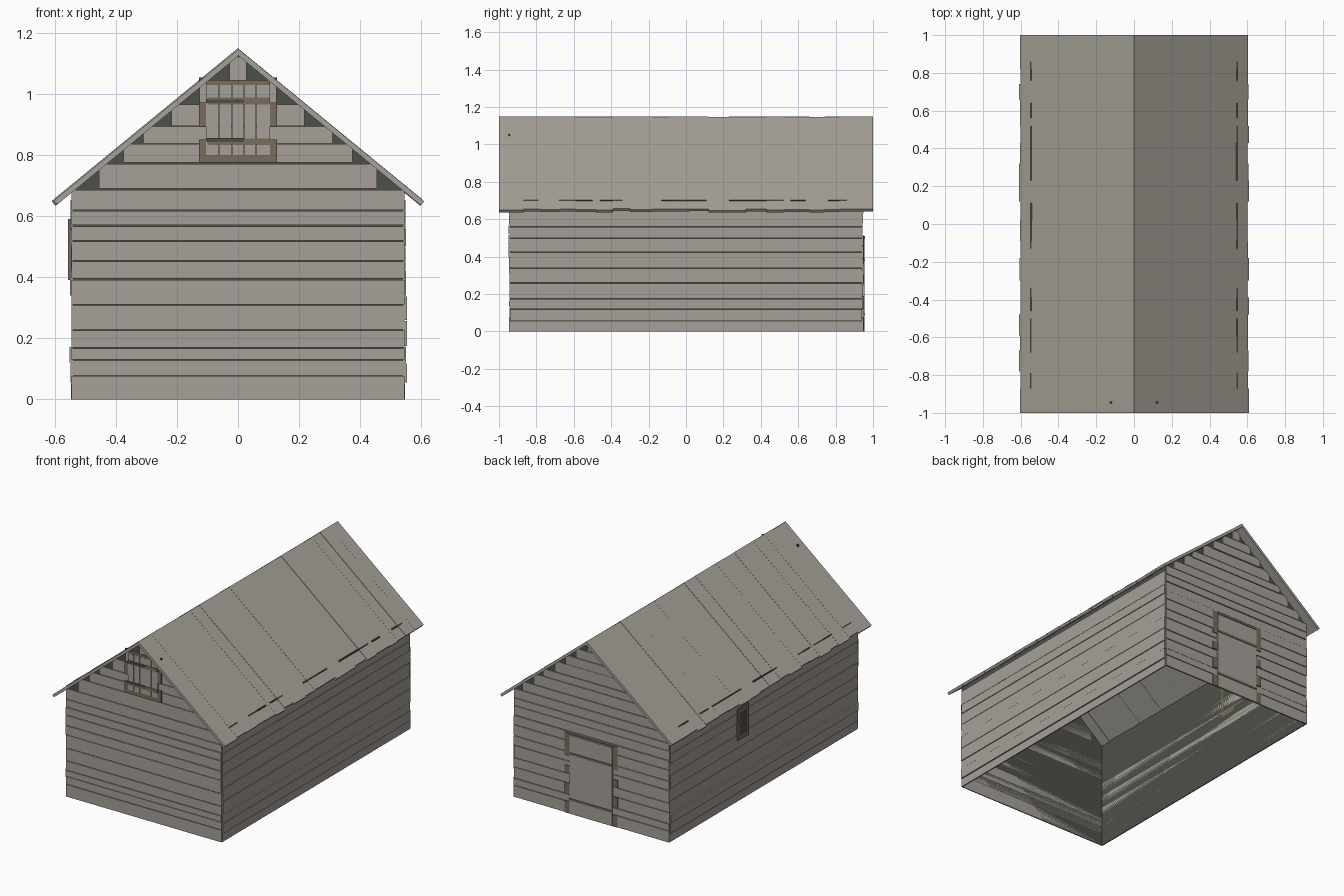
import bpy, bmesh, random

random.seed(4)
cube = bpy.data.objects.get("Cube")
if cube:
    bpy.data.objects.remove(cube, do_unlink=True)


def material(name, rgb):
    m = bpy.data.materials.new(name)
    m.use_nodes = True
    m.diffuse_color = (*rgb, 1)
    m.node_tree.nodes["Principled BSDF"].inputs["Base Color"].default_value = (*rgb, 1)
    return m


WALL = material("weathered wall wood", (0.38, 0.35, 0.315))
ROOF = material("grey roof wood", (0.385, 0.365, 0.32))
TRIM = material("brown trim wood", (0.19, 0.15, 0.11))
DARK = material("dark interior", (0.075, 0.08, 0.065))

RIDGE, EAVE_X, SLOPE = 1.15, 0.607, 0.82
HALF_X, HALF_Y = 0.54, 0.94


def finish(name, bm, mat):
    bmesh.ops.recalc_face_normals(bm, faces=bm.faces)
    mesh = bpy.data.meshes.new(name)
    bm.to_mesh(mesh)
    bm.free()
    mesh.materials.append(mat)
    obj = bpy.data.objects.new(name, mesh)
    bpy.context.collection.objects.link(obj)


def prism(bm, profile, y0, y1, caps_only=()):
    """Extrude an x-z profile along y, leaving out the listed sides."""
    a, b = [[bm.verts.new((x, y, z)) for x, z in profile] for y in (y0, y1)]
    bm.faces.new(a)
    bm.faces.new(b)
    n = len(a)
    for i in range(n):
        if i not in caps_only:
            j = (i + 1) % n
            bm.faces.new((a[i], a[j], b[j], b[i]))


def boxes(name, mat, spans):
    """One object from boxes given as x0, x1, y0, y1, z0, z1."""
    bm = bmesh.new()
    for x0, x1, y0, y1, z0, z1 in spans:
        prism(bm, [(x0, z0), (x1, z0), (x1, z1), (x0, z1)], y0, y1)
    finish(name, bm, mat)


# Dark shell, open below and under the roof
shell = bmesh.new()
top = RIDGE - 0.012
eave = top - SLOPE * HALF_X
prism(shell, [(-HALF_X, 0), (HALF_X, 0), (HALF_X, eave), (0, top), (-HALF_X, eave)],
      -HALF_Y, HALF_Y, caps_only=(0, 2, 3))
finish("wall_lining", shell, DARK)


# Gable end planks, stepped in under the roof slope
def gable_planks(name, side, rows):
    spans = []
    for z0, z1 in zip(rows, rows[1:]):
        half = min(0.545, (RIDGE - 0.002 - z1) / SLOPE)
        out = HALF_Y + random.uniform(0.004, 0.01)
        y0, y1 = sorted((side * HALF_Y, side * out))
        spans.append((-half, half, y0, y1, z0, z1 - 0.004))
    boxes(name, WALL, spans)


gable_planks("front_planks", -1, [0, .08, .13, .17, .23, .31, .395, .455, .52, .57,
                                  .62, .69, .775, .84, .895, .97, 1.045, 1.125])
gable_planks("back_planks", 1, [0, .075, .12, .19, .25, .33, .39, .46, .52, .58,
                                .63, .69, .75, .82, .87, .94, 1.0, 1.06, 1.125])

# Long side planks
side_rows = [0, .055, .12, .175, .26, .34, .425, .5, .56, .655]
for name, side in (("right_side_planks", 1), ("left_side_planks", -1)):
    spans = []
    for z0, z1 in zip(side_rows, side_rows[1:]):
        x0, x1 = sorted((side * HALF_X, side * random.uniform(0.545, 0.554)))
        spans.append((x0, x1, -0.94, 0.94, z0, z1 - 0.003))
    boxes(name, WALL, spans)

# Roof boards with slightly uneven heights and eave lengths
seams = [-1, -.87, -.78, -.67, -.59, -.48, -.39, -.3, -.18, -.09, .02, .12, .23,
         .32, .43, .52, .66, .74, .82, .91, 1]
for name, side in (("right_roof_boards", 1), ("left_roof_boards", -1)):
    bm = bmesh.new()
    for y0, y1 in zip(seams, seams[1:]):
        z = RIDGE - random.uniform(0, 0.005)
        x = EAVE_X + random.uniform(-0.007, 0.003)
        drop = z - SLOPE * x
        prism(bm, [(0, z), (side * x, drop), (side * (x - 0.011), drop - 0.013),
                   (0, z - 0.022)], y0, y1)
    finish(name, bm, ROOF)

# Broken seam above each eave
for name, side in (("right_eave_seam", 1), ("left_eave_seam", -1)):
    spans = []
    for y0, y1 in ((-.87, -.79), (-.68, -.5), (-.46, -.34), (-.13, .11),
                   (.23, .52), (.56, .64), (.76, .86)):
        x0, x1 = sorted((side * 0.53, side * 0.549))
        spans.append((x0, x1, y0, y1, 0.696, 0.702))
    boxes(name, DARK, spans)

# Frame corners showing through the roof
boxes("roof_pegs", DARK, [(s * .122 - .005, s * .122 + .005, -.95, -.94, 1.03, 1.054)
                          for s in (-1, 1)])

# Loft hatch: boards, broken frame, battens, hinges
edges = [-.105, -.063, -.02, .02, .06, .105]
boxes("hatch_boards", WALL, [(a + .001, b - .001, -.956, -.94, .8, 1.03)
                             for a, b in zip(edges, edges[1:])])
frame = [(-.105, .105, -.955, -.94, 1.03, 1.046), (-.127, .127, -.955, -.94, .775, .8)]
for s in (-1, 1):
    x0, x1 = sorted((s * .104, s * .127))
    frame += [(x0, x1, -.955, -.94, z0, z1) for z0, z1 in ((.775, .85), (.893, .972))]
boxes("hatch_frame", TRIM, frame)
boxes("hatch_battens", TRIM, [(-.1, .104, -.959, -.95, z, z + .022) for z in (.832, .966)])
boxes("hatch_hinges", DARK, [(-.103, .02, -.962, -.95, z, z + .012) for z in (.843, .97)])

# Back door: panel, posts broken by overlapping planks, cross bars
boxes("door_panel", WALL, [(-.15, .15, .94, .954, 0, .495)])
posts = []
for x0, x1 in ((-.185, -.15), (.15, .185)):
    posts += [(x0, x1, .94, .953, z0, z1)
              for z0, z1 in ((0, .075), (.12, .19), (.25, .3), (.36, .51))]
boxes("door_posts", TRIM, posts)
boxes("door_bars", TRIM, [(-.15, .15, .94, .958, z, z + .014) for z in (.085, .375, .495)])

# Narrow side window under the eave
boxes("slit_window_frame", TRIM, [(-.557, -.54, .165, .275, .39, .42),
                                  (-.557, -.54, .165, .275, .56, .59),
                                  (-.557, -.54, .165, .185, .42, .56),
                                  (-.557, -.54, .255, .275, .42, .56)])
boxes("slit_window_opening", DARK, [(-.556, -.54, .185, .255, .42, .56)])
